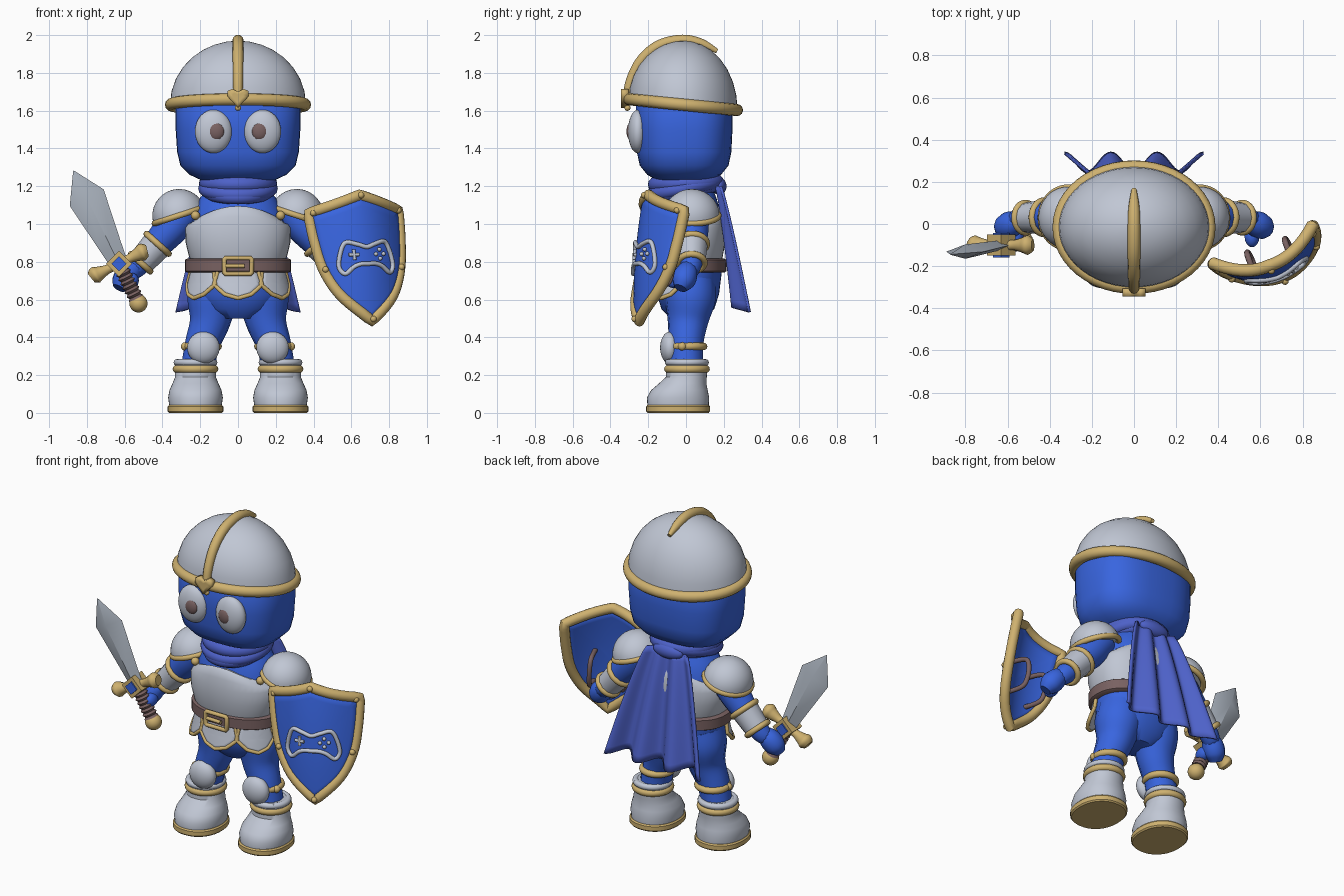
import bpy, bmesh, math
from math import sin, cos, pi, radians
from mathutils import Vector, Matrix

cube = bpy.data.objects.get("Cube")
if cube:
    bpy.data.objects.remove(cube)


def material(name, rgb):
    m = bpy.data.materials.new(name)
    m.use_nodes = True
    m.diffuse_color = (*rgb, 1)
    m.node_tree.nodes["Principled BSDF"].inputs["Base Color"].default_value = (*rgb, 1)
    return m


BLUE = material("royal_blue", (0.04, 0.13, 0.74))
CLOTH = material("cape_blue", (0.075, 0.12, 0.58))
SILVER = material("silver", (0.53, 0.57, 0.66))
STEEL = material("blade_steel", (0.43, 0.48, 0.55))
GOLD = material("gold", (0.62, 0.44, 0.16))
BROWN = material("leather_brown", (0.19, 0.12, 0.12))


def activate(ob):
    bpy.ops.object.select_all(action='DESELECT')
    bpy.context.view_layer.objects.active = ob
    ob.select_set(True)


def finish(ob, mat):
    ob.data.materials.clear()
    ob.data.materials.append(mat)
    activate(ob)
    bpy.ops.object.shade_smooth_by_angle(angle=radians(40))
    return ob


def mesh_object(name, verts, faces, mat, thick=0):
    bm = bmesh.new()
    vs = [bm.verts.new(v) for v in verts]
    for f in faces:
        bm.faces.new([vs[i] for i in f])
    bmesh.ops.recalc_face_normals(bm, faces=bm.faces)
    me = bpy.data.meshes.new(name)
    bm.to_mesh(me)
    bm.free()
    ob = bpy.data.objects.new(name, me)
    bpy.context.collection.objects.link(ob)
    if thick:
        mod = ob.modifiers.new("thickness", 'SOLIDIFY')
        mod.thickness, mod.offset = thick, 0
    return finish(ob, mat)


def loft(name, rings, mat, n=40, e=2.0, warp=lambda v: v):
    """Skin stacked superellipse rings (cx, cy, z, rx, ry)."""
    verts, faces = [], []
    for cx, cy, z, rx, ry in rings:
        for i in range(n):
            c, s = cos(2 * pi * i / n), sin(2 * pi * i / n)
            verts.append(warp(Vector((cx + rx * math.copysign(abs(c) ** (2 / e), c),
                                      cy + ry * math.copysign(abs(s) ** (2 / e), s), z))))
    for k in range(len(rings) - 1):
        for i in range(n):
            j = (i + 1) % n
            faces.append((k * n + i, k * n + j, k * n + n + j, k * n + n + i))
    top = (len(rings) - 1) * n
    faces += [range(n), range(top, top + n)]
    return mesh_object(name, verts, faces, mat)


def smooth_path(pts, cyclic=False, k=6):
    """Catmull-Rom interpolation of tuples of any size."""
    P = [Vector(p) for p in pts]
    n, out = len(P), []
    at = (lambda i: P[i % n]) if cyclic else (lambda i: P[max(0, min(n - 1, i))])
    for i in range(n if cyclic else n - 1):
        a, b, c, d = at(i - 1), at(i), at(i + 1), at(i + 2)
        for j in range(k):
            t = j / k
            out.append(b + (c - a) * (t / 2) + (a * 2 - b * 5 + c * 4 - d) * (t * t / 2)
                       + (b * 3 - a - c * 3 + d) * (t ** 3 / 2))
    return out if cyclic else out + [P[-1]]


def tube(name, pts, mat, r=1.0, cyclic=False):
    """Round tube; a fourth value in a point is its radius."""
    cu = bpy.data.curves.new(name, 'CURVE')
    cu.dimensions, cu.bevel_depth, cu.bevel_resolution, cu.use_fill_caps = '3D', r, 4, True
    sp = cu.splines.new('POLY')
    sp.points.add(len(pts) - 1)
    for p, q in zip(sp.points, pts):
        p.co = (q[0], q[1], q[2], 1)
        p.radius = q[3] if len(q) > 3 else 1
    sp.use_cyclic_u = cyclic
    ob = bpy.data.objects.new(name, cu)
    bpy.context.collection.objects.link(ob)
    activate(ob)
    bpy.ops.object.convert(target='MESH')
    return finish(bpy.context.view_layer.objects.active, mat)


def ring(name, c, rx, ry, r, mat, warp=lambda v: v):
    pts = [warp(Vector((c[0] + rx * cos(a * pi / 24), c[1] + ry * sin(a * pi / 24), c[2])))
           for a in range(48)]
    return tube(name, pts, mat, r, True)


def ball(name, loc, size, mat):
    bpy.ops.mesh.primitive_uv_sphere_add(segments=32, ring_count=16, location=loc)
    ob = bpy.context.object
    ob.name = ob.data.name = name
    ob.scale = size if isinstance(size, tuple) else (size,) * 3
    return finish(ob, mat)


def panel(name, outline, place, mat, thick, steps=6):
    """Fill a flat outline with scaled rings and place it on a curved surface."""
    n = len(outline)
    verts = [place(0, 0)] + [place(p[0] * k / steps, p[1] * k / steps)
                             for k in range(1, steps + 1) for p in outline]
    faces = [(0, 1 + i, 1 + (i + 1) % n) for i in range(n)]
    for k in range(steps - 1):
        for i in range(n):
            a, b = 1 + k * n + i, 1 + k * n + (i + 1) % n
            faces.append((a, b, b + n, a + n))
    return mesh_object(name, verts, faces, mat, thick)


def mirrored(half):
    """Close a right-half outline that starts and ends on the centre line."""
    return half + [(-x, y) for x, y in half[-2:0:-1]]


def dome(rx, ry, h, cy=0, z=0):
    return [(0, cy, z + h * sin(a), rx * cos(a), ry * cos(a))
            for a in [radians(d) for d in (0, 12, 24, 36, 48, 60, 70, 80, 87, 89.5)]]


# Head and eyes
loft("head", [(0, -.01, z, x, y) for z, x, y in (
    (1.21, .1, .08), (1.23, .19, .14), (1.26, .255, .195), (1.31, .305, .235), (1.38, .322, .25),
    (1.5, .33, .256), (1.64, .33, .256), (1.76, .26, .18))], BLUE, e=2.7)
for side, s in (("right", -1), ("left", 1)):
    ball(side + "_eye", (s * .13, -.255, 1.49), (.098, .052, .115), SILVER)
    ball(side + "_pupil", (s * .115, -.293, 1.49), (.042, .022, .046), BROWN)

# Helmet: tilted dome, rim, crest and clasp
tilt = lambda v: Vector((v.x, v.y, v.z - .1 * v.y * max(0, 1 - (v.z - 1.63) / .34)))
loft("helmet_dome", dome(.36, .288, .34, -.015, 1.63), SILVER, 48, warp=tilt)
ring("helmet_rim", (0, -.015, 1.63), .355, .285, .032, GOLD, tilt)
tube("helmet_crest", smooth_path([
    (0, -.312, 1.66, .024), (0, -.292, 1.76, .026), (0, -.235, 1.868, .028), (0, -.14, 1.945, .03),
    (0, -.02, 1.972, .03), (0, .08, 1.955, .026), (0, .165, 1.915, .012)]), GOLD)
clasp = mirrored([(0, .03), (.03, .045), (.055, .035), (.055, .005), (0, -.055)])
panel("helmet_clasp", clasp, lambda u, v: (u, -.325, 1.67 + v), GOLD, .04, 2)
ball("clasp_pin", (0, -.31, 1.615), .016, GOLD)

# Torso, breastplate, belt and buckle
loft("torso", [(0, .01, z, x, y) for z, x, y in (
    (.5, .1, .09), (.55, .19, .14), (.63, .24, .165), (.75, .25, .18), (.95, .25, .185),
    (1.06, .24, .175), (1.14, .2, .15), (1.22, .13, .12))], BLUE, e=2.2)
scoop = lambda v: Vector((v.x, v.y, v.z - 1.5 * v.x ** 2 * max(0, (v.z - 1) / .1)))
loft("breastplate", [(0, 0, z, x, y) for z, x, y in (
    (.79, .245, .185), (.83, .26, .195), (.9, .277, .207), (.98, .28, .208), (1.04, .268, .2),
    (1.08, .25, .19), (1.095, .235, .175))], SILVER, e=2.3, warp=scoop)
loft("belt", [(0, .005, z, x, x - .072) for z, x in (
    (.742, .268), (.75, .281), (.81, .281), (.818, .268))], BROWN, e=2.2)
tube("buckle", [(.072 * x, -.215, .778 + .042 * z) for x, z in (
    (-1, -.8), (-.9, -1), (.9, -1), (1, -.8), (1, .8), (.9, 1), (-.9, 1), (-1, .8))], GOLD, .013, True)
tube("buckle_prong", [(-.07, -.215, .778), (.035, -.22, .778)], GOLD, .011)

# Waist plates with gold trim
plate = mirrored([(0, .08), (.1, .08), (.118, -.005), (.06, -.058), (0, -.078)])
edge = [Vector(a).lerp(Vector(b), k / 4) for a, b in zip(plate, plate[1:] + plate[:1]) for k in range(4)]
for label, turn in (("right", -.95), ("centre", 0), ("left", .95)):
    def wrap(u, v, o=0):
        a, flare = turn + u / .24, .03 - v * .22 + o
        return Vector(((.235 + flare) * sin(a), -(.175 + flare) * cos(a), .685 + v))
    panel(label + "_waist_plate", [tuple(p) for p in edge], wrap, SILVER, .015, 4)
    tube(label + "_waist_trim", [wrap(p.x, p.y, .004) for p in edge], GOLD, .011, True)

# Scarf and cape
for part, y, z, rx, ry, r, slope in (("upper", 0, 1.215, .165, .16, .042, .04),
                                     ("middle", -.005, 1.19, .175, .17, .036, .2),
                                     ("lower", -.01, 1.175, .155, .165, .036, .2)):
    ring("scarf_" + part, (0, y, z), rx, ry, r, CLOTH, lambda v: Vector((v.x, v.y, v.z + slope * v.y)))
ball("scarf_knot", (0, .175, 1.2), (.1, .04, .045), CLOTH)
cols, rows = 48, 16
cape = []
for j in range(rows + 1):
    v = j / rows
    for i in range(cols + 1):
        u = 2 * i / cols - 1
        fold = -cos(3 * pi * u)
        cape.append((u * (.14 + .19 * v ** .8), .172 + .12 * v ** .85 + (.012 + .033 * v) * fold,
                     1.2 - .655 * v - .012 * v * fold))
w = cols + 1
mesh_object("cape", cape, [(j * w + i, j * w + i + 1, j * w + w + i + 1, j * w + w + i)
                           for j in range(rows) for i in range(cols)], CLOTH, .014)

# Limbs and their armour
for side, s in (("right", -1), ("left", 1)):
    flip = lambda pts: [(s * p[0], *p[1:]) for p in pts]
    tube(side + "_leg", smooth_path(flip([
        (.12, .025, .7, .13), (.135, .022, .6, .135), (.15, .01, .48, .108), (.19, 0, .36, .092),
        (.215, 0, .22, .09)])), BLUE)
    ring(side + "_knee_strap", (s * .19, .008, .352), .085, .085, .02, GOLD)
    ball(side + "_knee_guard", (s * .183, -.085, .345), (.086, .052, .085), SILVER)
    ball(side + "_knee_rivet", (s * .28, -.02, .352), .022, GOLD)
    x = s * .225
    loft(side + "_sole", [(x, -.042, z, a, a + .022) for z, a in (
        (0, .14), (.008, .147), (.034, .147), (.042, .14))], GOLD, e=2.2)
    loft(side + "_boot", [(x, c, z, a, b) for c, z, a, b in (
        (-.042, .035, .138, .162), (-.042, .08, .145, .165), (-.035, .12, .138, .15),
        (-.018, .155, .122, .126), (.002, .19, .108, .108), (.005, .28, .108, .108))], SILVER, e=2.1)
    ring(side + "_boot_band", (x, .005, .232), .1, .1, .021, GOLD)
    ring(side + "_boot_cuff", (x, .005, .267), .098, .098, .018, SILVER)

    # Shoulder guard tilted outward
    m = Matrix.Translation((s * .312, .03, 1.045)) @ Matrix.Rotation(s * radians(18), 4, 'Y')
    loft(side + "_shoulder_guard", dome(.142, .148, .14), SILVER, warp=lambda v: m @ v)
    ring(side + "_shoulder_trim", (0, 0, 0), .136, .142, .016, GOLD, lambda v: m @ v)
    ball(side + "_shoulder_rivet", (s * .225, -.1, 1.045), .024, GOLD)

    # Arm, bracer and mitten hand
    tube(side + "_arm", smooth_path(flip([
        (.27, .03, 1.08, .09), (.35, .03, .98, .09), (.44, .032, .88, .075), (.53, .025, .78, .058),
        (.56, .01, .75, .05)])), BLUE)
    tube(side + "_bracer", flip([(.425, .032, .895, .083), (.515, .03, .795, .072)]), SILVER)
    for end, c, r in (("upper", (.425, .032, .895), .078), ("lower", (.515, .03, .795), .068)):
        b = Matrix.Translation((s * c[0], c[1], c[2])) @ Matrix.Rotation(s * radians(-42), 4, 'Y')
        ring(f"{side}_bracer_{end}_band", (0, 0, 0), r, r, .017, GOLD, lambda v: b @ v)
    tube(side + "_hand", smooth_path(flip([
        (.54, .015, .77, .045), (.58, 0, .735, .062), (.61, -.015, .695, .06), (.63, -.03, .66, .035)])), BLUE)
    ball(side + "_thumb", (s * .56, -.06, .7), (.035, .05, .04), BLUE)

# Sword held in the right hand
X, Z = Vector((.898, 0, .44)), Vector((-.438, -.08, .895)).normalized()
S = Matrix.Translation((-.63, -.1, .79)) @ Matrix((X, Z.cross(X), Z)).transposed().to_4x4()
hold = lambda pts: [(*(S @ Vector(p[:3])), *p[3:]) for p in pts]
loft("sword_blade", [(0, 0, .02, .05, .024), (0, 0, .1, .06, .026), (0, 0, .39, .1, .034),
                     (0, 0, .55, .002, .002)], STEEL, n=4, warp=lambda v: S @ v)
tube("sword_guard", smooth_path(hold([
    (-.165, 0, -.005, .03), (-.14, 0, 0, .046), (-.11, 0, 0, .036), (-.06, 0, 0, .024), (0, 0, 0, .03),
    (.06, 0, 0, .024), (.11, 0, 0, .036), (.14, 0, 0, .046), (.165, 0, -.005, .03)])), GOLD)
tube("sword_grip", hold([(0, 0, -.03 - .0125 * i, .033 if i % 2 else .043) for i in range(15)]), BROWN)
ball("sword_pommel", S @ Vector((0, 0, -.235)), .048, GOLD)
front = Matrix.Translation((-.63, -.1, .79)) @ Matrix.Rotation(radians(90), 4, 'X')
for part, r, d, mat in (("guard_diamond", .068, .05, GOLD), ("guard_gem", .04, .058, BLUE)):
    loft(part, [(0, 0, -d, r, r), (0, 0, d, r, r)], mat, n=4, warp=lambda v: front @ v)


# Shield: bowed panel, rim, rivets, relief and grips
def shield(s, t, o=0):
    bow = .13 * (1 - (s / .26) ** 2) + .02 * (1 - (t / .35) ** 2) + o
    return Vector((.63, -.1, .805)) + Vector((.935, .355, .03)) * s \
        + Vector((-.097, .07, .993)) * t + Vector((.355, -.935, 0)) * bow


top_edge = smooth_path([(0, .35), (.1, .315), (.25, .262)], k=5)
side_edge = smooth_path([(.252, .24), (.24, .1), (.212, -.05), (.14, -.19), (0, -.32)], k=5)
outline = mirrored([tuple(p) for p in top_edge + side_edge])
panel("shield_face", outline, shield, BLUE, .025)
tube("shield_rim", [shield(*p) for p in outline], GOLD, .03, True)
for i, p in enumerate([(0, .35), (.24, .262), (-.24, .262), (.215, -.04), (-.215, -.04), (0, -.31)]):
    ball(f"shield_rivet_{i}", shield(*p, .026), .017, GOLD)
pad = mirrored([(0, .045), (.05, .06), (.11, .07), (.14, .015), (.152, -.06), (.125, -.095),
                (.08, -.06), (.04, -.045), (0, -.045)])
tube("relief_outline", [shield(p[0], p[1] + .03, .02) for p in smooth_path(pad, True)], SILVER, .012, True)
for part, a, b in (("across", (-.1, .035), (-.045, .035)), ("upright", (-.0725, .0075), (-.0725, .0625))):
    tube("relief_cross_" + part, [shield(*a, .02), shield(*b, .02)], SILVER, .009)
for i in range(4):
    a = i * pi / 2
    ball(f"relief_dot_{i}", shield(.0725 + .024 * cos(a), .035 + .024 * sin(a), .02), .011, SILVER)
for i, s in enumerate((-.1, .09)):
    tube(f"shield_grip_{i}", smooth_path([shield(s, t, o) for t, o in (
        (.06, 0), (.05, -.1), (.0, -.13), (-.08, -.13), (-.13, -.1), (-.14, 0))]), BROWN, .014)
